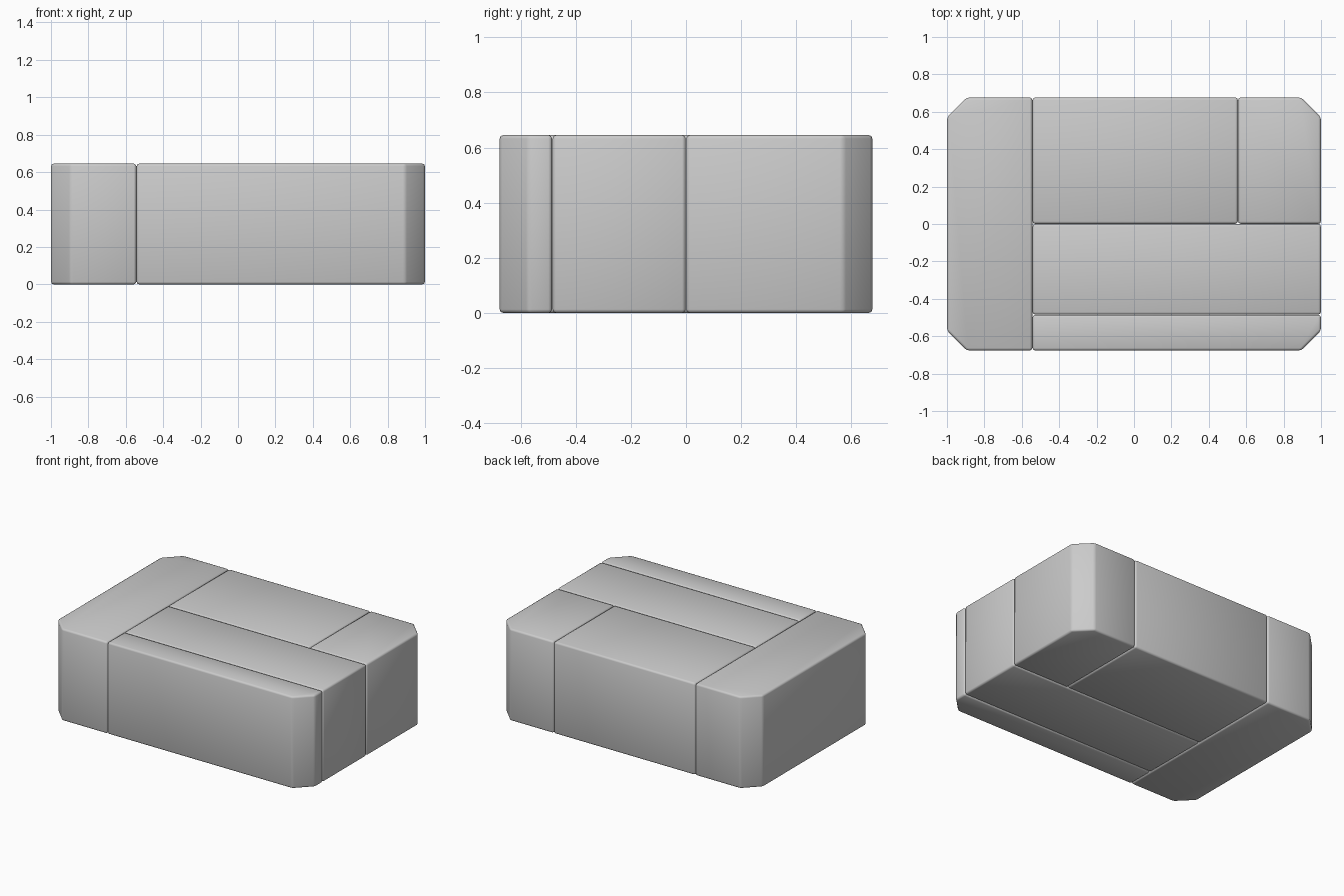
import bpy, bmesh

if "Cube" in bpy.data.objects:
    bpy.data.objects.remove(bpy.data.objects["Cube"])

HEIGHT, CUT, HALF_Y = 0.645, 0.105, 0.677
GAP = 0.001


def block(name, x0, x1, y0, y1, cut=()):
    """Upright block; corners listed in cut (sw, se, ne, nw) are chamfered."""
    x0, x1, y0, y1 = x0 + GAP, x1 - GAP, y0 + GAP, y1 - GAP
    c = CUT
    corners = {
        "sw": [(x0, y0), (x0, y0 + c), (x0 + c, y0)],
        "se": [(x1, y0), (x1 - c, y0), (x1, y0 + c)],
        "ne": [(x1, y1), (x1, y1 - c), (x1 - c, y1)],
        "nw": [(x0, y1), (x0 + c, y1), (x0, y1 - c)],
    }
    outline = []
    for key, pts in corners.items():
        outline += pts[1:] if key in cut else pts[:1]
    bm = bmesh.new()
    face = bm.faces.new([bm.verts.new((x, y, 0)) for x, y in outline])
    top = bmesh.ops.extrude_face_region(bm, geom=[face])["geom"]
    bmesh.ops.translate(bm, vec=(0, 0, HEIGHT),
                        verts=[v for v in top if isinstance(v, bmesh.types.BMVert)])
    bmesh.ops.recalc_face_normals(bm, faces=bm.faces)
    for f in bm.faces:
        f.smooth = True
    mesh = bpy.data.meshes.new(name)
    bm.to_mesh(mesh)
    bm.free()
    ob = bpy.data.objects.new(name, mesh)
    bpy.context.collection.objects.link(ob)
    # soft rounded edges
    bev = ob.modifiers.new("soft_edges", "BEVEL")
    bev.width = 0.013
    bev.segments = 2
    bev.limit_method = "ANGLE"
    bev.angle_limit = 0.5
    return ob


# tall block across the left end
block("left_end_block", -1, -0.543, -HALF_Y, HALF_Y, ("sw", "nw"))
# back row
block("back_middle_block", -0.543, 0.556, 0, HALF_Y)
block("back_right_block", 0.556, 1, 0, HALF_Y, ("ne",))
# long rows
block("centre_long_block", -0.543, 1, -0.485, 0)
block("front_long_block", -0.543, 1, -HALF_Y, -0.485, ("se",))
